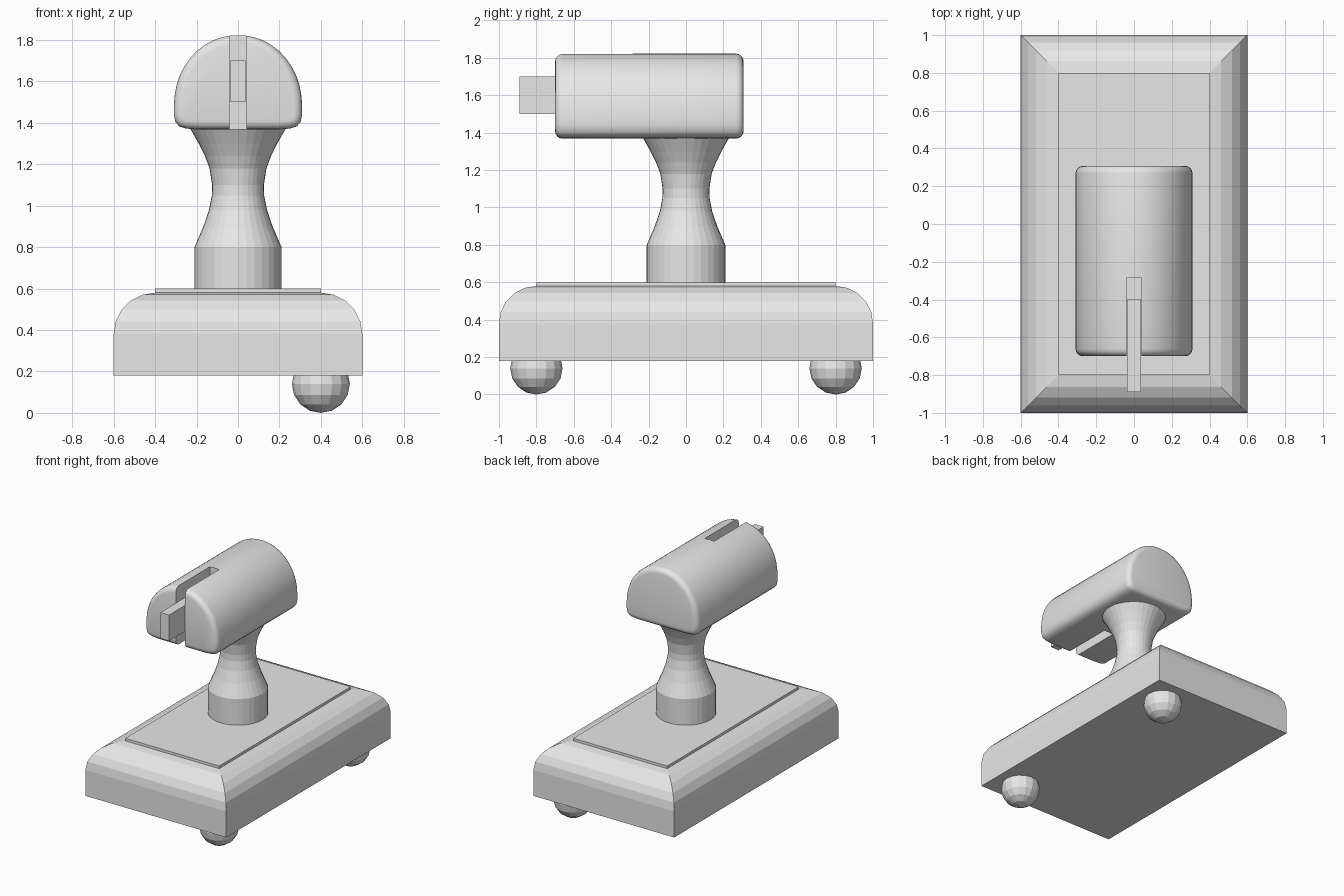
import bpy, bmesh, math

if "Cube" in bpy.data.objects:
    bpy.data.objects.remove(bpy.data.objects["Cube"])

grey = bpy.data.materials.new("plain grey")
grey.diffuse_color = (0.8, 0.8, 0.8, 1)
grey.use_nodes = True
grey.node_tree.nodes["Principled BSDF"].inputs["Base Color"].default_value = grey.diffuse_color


def finish(name, bm):
    """Turn a bmesh into a named object with outward normals."""
    bmesh.ops.recalc_face_normals(bm, faces=bm.faces)
    me = bpy.data.meshes.new(name)
    bm.to_mesh(me)
    bm.free()
    me.materials.append(grey)
    ob = bpy.data.objects.new(name, me)
    bpy.context.collection.objects.link(ob)
    return ob


def loft(name, rings):
    """Skin closed rings of points and cap both ends."""
    bm = bmesh.new()
    loops = [[bm.verts.new(p) for p in ring] for ring in rings]
    n = len(loops[0])
    for a, b in zip(loops, loops[1:]):
        for i in range(n):
            j = (i + 1) % n
            bm.faces.new((a[i], a[j], b[j], b[i]))
    bm.faces.new(loops[0])
    bm.faces.new(loops[-1])
    return finish(name, bm)


def rect(hx, hy, z, cy=0.0):
    return [(-hx, cy - hy, z), (hx, cy - hy, z), (hx, cy + hy, z), (-hx, cy + hy, z)]


def block(name, hx, y0, y1, z0, z1):
    return loft(name, [rect(hx, (y1 - y0) / 2, z, (y0 + y1) / 2) for z in (z0, z1)])


# Base: mitred rectangle with a quarter-round top edge
rings = [rect(0.6, 1.0, 0.18)]
for i in range(6):
    a = math.radians(18 * i)
    c = 0.2 * math.cos(a)
    rings.append(rect(0.4 + c, 0.8 + c, 0.38 + 0.2 * math.sin(a)))
loft("base", rings)

# Raised plate on the base
block("top_plate", 0.4, -0.8, 0.8, 0.57, 0.6)

# Ball feet, on the right side only
for label, y in (("front", -0.8), ("back", 0.8)):
    bm = bmesh.new()
    bmesh.ops.create_uvsphere(bm, u_segments=16, v_segments=8, radius=0.14)
    bmesh.ops.translate(bm, verts=bm.verts, vec=(0.4, y, 0.14))
    finish(label + "_foot", bm)

# Waisted pillar
profile = [(0.21, 0.59), (0.21, 0.8), (0.167, 0.9), (0.14, 0.98), (0.126, 1.05),
           (0.125, 1.1), (0.137, 1.18), (0.16, 1.24), (0.19, 1.3), (0.235, 1.38)]
loft("pillar", [[(r * math.cos(i * math.tau / 32), r * math.sin(i * math.tau / 32), z)
                 for i in range(32)] for r, z in profile])

# Domed head: cross-section extruded along y, end edges rounded
half = [(0.2, 1.368), (0.25, 1.372), (0.283, 1.382), (0.302, 1.403), (0.31, 1.44),
        (0.31, 1.48), (0.306, 1.53), (0.297, 1.58), (0.28, 1.63), (0.26, 1.67),
        (0.232, 1.71), (0.2, 1.745), (0.16, 1.776), (0.12, 1.798), (0.08, 1.812), (0.04, 1.82)]
section = half + [(0, 1.822)] + [(-x, z) for x, z in reversed(half)]
head = loft("head", [[(x, y, z) for x, z in section] for y in (-0.7, 0.308)])
bm = bmesh.new()
bm.from_mesh(head.data)
ends = [e for e in bm.edges if abs(e.verts[0].co.y - e.verts[1].co.y) < 1e-4]
bmesh.ops.bevel(bm, geom=ends, offset=0.04, segments=4, profile=0.5, affect='EDGES')
bm.to_mesh(head.data)
bm.free()

# Slot cut through the front of the head
cutter = block("slot_cutter", 0.04, -0.9, -0.285, 1.2, 2.0)
cutter.hide_render = True
cutter.hide_viewport = False
cut = head.modifiers.new("slot", 'BOOLEAN')
cut.operation = 'DIFFERENCE'
cut.solver = 'EXACT'
cut.object = cutter
bpy.context.view_layer.objects.active = head
head.select_set(True)
bpy.ops.object.modifier_apply(modifier=cut.name)
bpy.data.objects.remove(cutter, do_unlink=True)
bpy.ops.object.shade_smooth_by_angle(angle=math.radians(35))

# Blade held in the slot
block("blade", 0.037, -0.89, -0.4, 1.5, 1.7)
